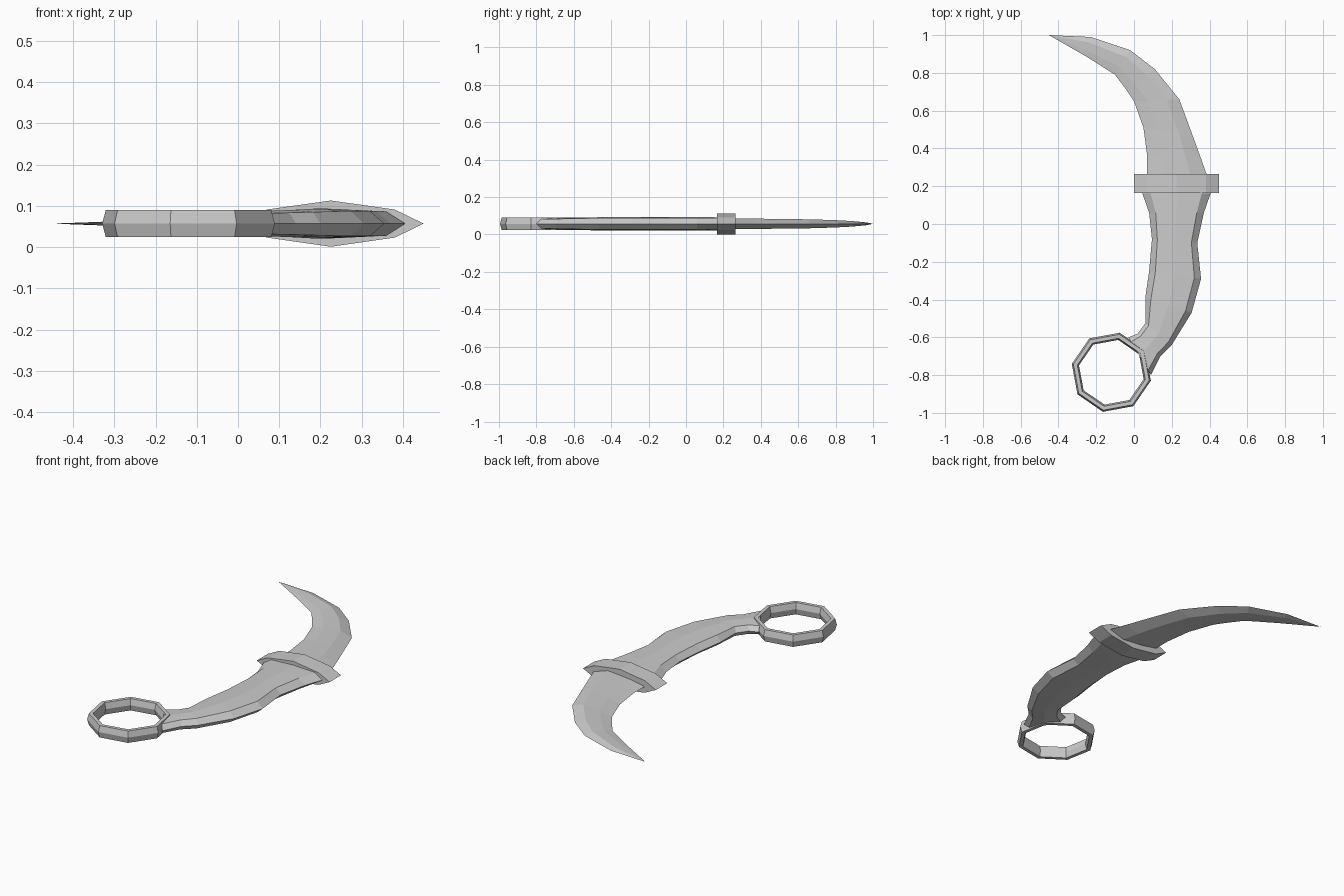
import bpy, bmesh, math

MID = 0.057  # height of the symmetry plane

if "Cube" in bpy.data.objects:
    bpy.data.objects.remove(bpy.data.objects["Cube"], do_unlink=True)

steel = bpy.data.materials.new("plain_grey")
steel.use_nodes = True
GREY = (0.6, 0.6, 0.6, 1)
steel.diffuse_color = GREY
steel.node_tree.nodes["Principled BSDF"].inputs["Base Color"].default_value = GREY


def loft(name, loops, closed=False):
    """Skin a list of vertex loops; closed joins last to first, else ends are capped."""
    bm = bmesh.new()
    rows = [[bm.verts.new(p) for p in loop] for loop in loops]
    n = len(rows[0])
    pairs = list(zip(rows, rows[1:])) + ([(rows[-1], rows[0])] if closed else [])
    for a, b in pairs:
        for i in range(n):
            j = (i + 1) % n
            bm.faces.new((a[i], a[j], b[j], b[i]))
    if not closed:
        bm.faces.new(rows[0])
        bm.faces.new(rows[-1][::-1])
    bmesh.ops.remove_doubles(bm, verts=bm.verts, dist=0.0005)
    bmesh.ops.recalc_face_normals(bm, faces=bm.faces)
    mesh = bpy.data.meshes.new(name)
    bm.to_mesh(mesh)
    bm.free()
    mesh.materials.append(steel)
    obj = bpy.data.objects.new(name, mesh)
    bpy.context.collection.objects.link(obj)
    return obj


def section(inner, outer, half, profile):
    """Cross-section from inner edge to outer edge, mirrored about the mid plane."""
    def point(u, h):
        return (inner[0] + (outer[0] - inner[0]) * u,
                inner[1] + (outer[1] - inner[1]) * u, MID + h * half)
    upper = [point(u, h) for u, h in profile]
    lower = [point(u, -h) for u, h in profile[-2:0:-1]]
    return upper + lower


# Curved blade: inner edge, outer edge, half thickness
blade = [
    ((.07, .22), (.40, .22), .029),
    ((.07, .36), (.35, .36), .028),
    ((.05, .51), (.31, .47), .026),
    ((.00, .65), (.24, .66), .024),
    ((-.04, .71), (.11, .82), .020),
    ((-.10, .79), (-.02, .92), .015),
    ((-.25, .885), (-.23, .99), .008),
    ((-.45, 1.0), (-.45, 1.0), 0),
]
BLADE_PROFILE = [(0, 0), (.3, .6), (.72, 1), (1, 0)]
loft("blade", [section(*s, BLADE_PROFILE) for s in blade])

# Grip that narrows and sweeps into the ring
grip = [
    ((.03, .22), (.41, .22), .034),
    ((.045, .16), (.405, .16), .035),
    ((.08, .06), (.37, .06), .036),
    ((.095, -.08), (.335, -.10), .036),
    ((.08, -.25), (.355, -.29), .036),
    ((.06, -.39), (.305, -.47), .036),
    ((.06, -.525), (.20, -.64), .033),
    ((.02, -.58), (.14, -.70), .031),
    ((-.03, -.60), (.09, -.80), .030),
]
GRIP_PROFILE = [(0, 0), (.12, .8), (.5, 1), (.87, .85), (1, 0)]
loft("grip", [section(*s, GRIP_PROFILE) for s in grip])

# Cross guard: pointed plate
half_guard = [(-.225, 0), (-.155, .034), (0, .056), (.155, .034), (.225, 0)]
outline = half_guard + [(x, -z) for x, z in half_guard[-2:0:-1]]
loft("guard", [[(.225 + x, y, MID + z) for x, z in outline] for y in (.165, .265)])

# Eight-sided finger ring
ring_profile = [(.214, 0), (.205, .033), (.184, .033),
                (.175, 0), (.184, -.033), (.205, -.033)]
loops = []
for k in range(8):
    a = math.radians(-102 + 45 * k)
    loops.append([(-.12 + r * math.cos(a), -.785 + r * math.sin(a), MID + z)
                  for r, z in ring_profile])
loft("finger_ring", loops, closed=True)
